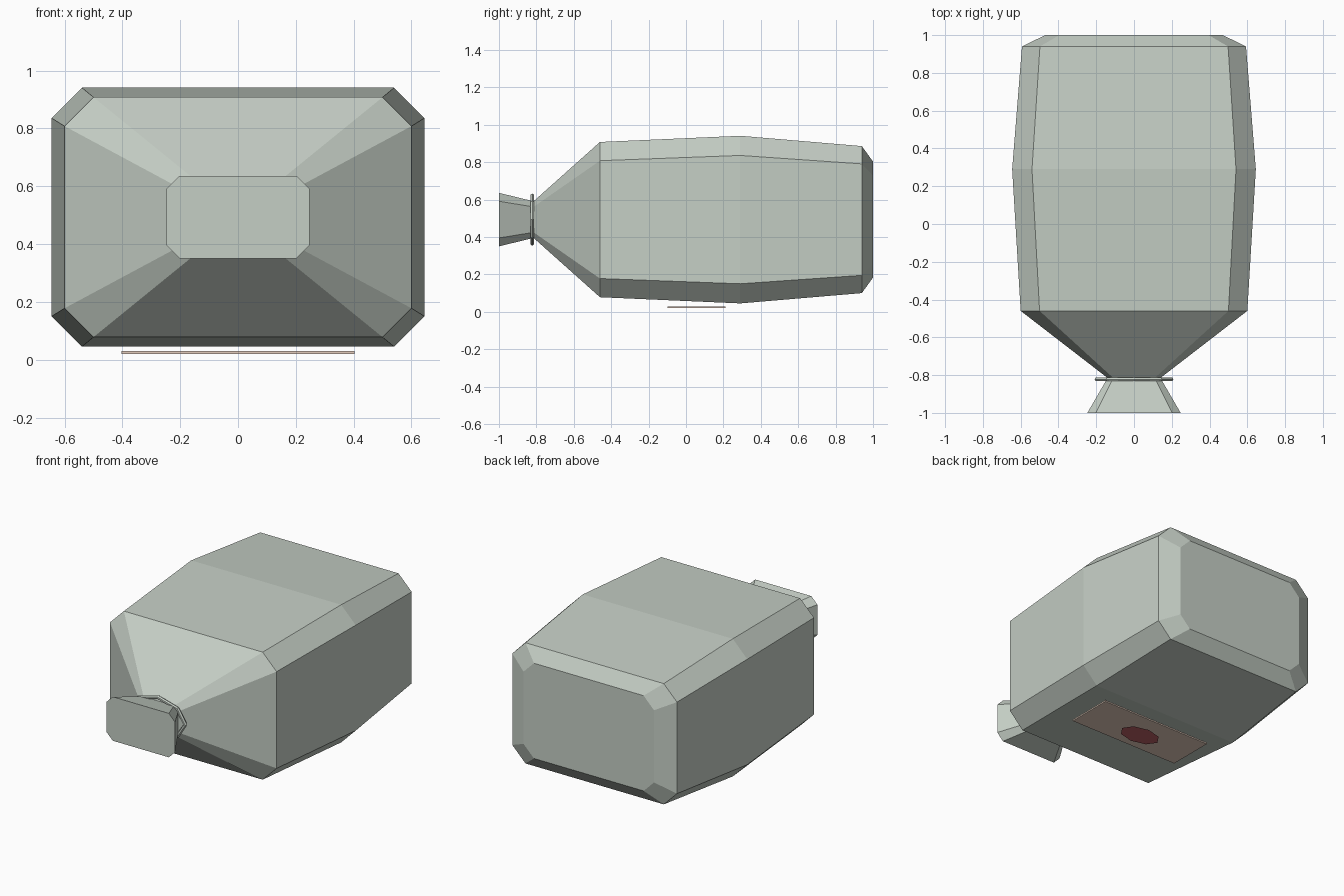
import bpy, bmesh
from math import cos, sin, pi

cube = bpy.data.objects.get("Cube")
if cube:
    bpy.data.objects.remove(cube, do_unlink=True)

MID_Z = 0.493  # height of the long axis


def material(name, rgb):
    m = bpy.data.materials.new(name)
    m.use_nodes = True
    m.diffuse_color = (*rgb, 1)
    m.node_tree.nodes["Principled BSDF"].inputs["Base Color"].default_value = (*rgb, 1)
    return m


def finish(bm, name, mat):
    bmesh.ops.recalc_face_normals(bm, faces=bm.faces)
    mesh = bpy.data.meshes.new(name)
    bm.to_mesh(mesh)
    bm.free()
    mesh.materials.append(mat)
    obj = bpy.data.objects.new(name, mesh)
    bpy.context.collection.objects.link(obj)
    return obj


def bridge(bm, a, b):
    n = len(a)
    for i in range(n):
        bm.faces.new((a[i], a[(i + 1) % n], b[(i + 1) % n], b[i]))


def cut_rectangle(bm, y, w, h, c):
    """Ring of a rectangle with cut corners, half width w, half height h."""
    quarter = [(w, h - c), (w - c, h)]
    top = quarter + [(-x, z) for x, z in reversed(quarter)]
    ring = top + [(-x, -z) for x, z in top]
    return [bm.verts.new((x, y, MID_Z + z)) for x, z in ring]


sage = material("pale sage cloth", (0.56, 0.62, 0.56))
tan = material("tan label", (0.76, 0.60, 0.50))
red = material("dull red seal", (0.50, 0.12, 0.13))

# Sack: flared mouth, pinched neck, full belly, bevelled back
bm = bmesh.new()
sections = [  # y, half width, half height, corner cut
    (-1.0, 0.247, 0.143, 0.045),
    (-0.815, 0.14, 0.098, 0.03),
    (-0.46, 0.60, 0.415, 0.10),
    (0.29, 0.645, 0.448, 0.105),
    (0.94, 0.593, 0.393, 0.095),
    (1.0, 0.47, 0.31, 0.075),
]
rings = [cut_rectangle(bm, *s) for s in sections]
for a, b in zip(rings, rings[1:]):
    bridge(bm, a, b)
bm.faces.new(rings[0])
bm.faces.new(rings[-1])
finish(bm, "sack", sage)

# Tie: eight-sided cord around the neck
bm = bmesh.new()
SIDES, CORD = 8, 0.012
loops = []
for i in range(SIDES):
    a = 2 * pi * i / SIDES
    loop = []
    for j in range(6):
        t = 2 * pi * j / 6
        r = CORD * cos(t)
        loop.append(bm.verts.new(((0.197 + r) * cos(a), -0.822 + CORD * sin(t),
                                  MID_Z + (0.127 + r) * sin(a))))
    loops.append(loop)
for i in range(SIDES):
    bridge(bm, loops[i], loops[(i + 1) % SIDES])
finish(bm, "neck_tie", sage)

# Label under the belly
bm = bmesh.new()
bmesh.ops.create_cube(bm, size=1)
for v in bm.verts:
    v.co = (v.co.x * 0.806, 0.055 + v.co.y * 0.31, 0.025 + v.co.z * 0.009)
finish(bm, "label", tan)

# Flat seal below the label
bm = bmesh.new()
bm.faces.new([bm.verts.new((0.14 * cos(i * pi / 4), 0.055 - 0.085 * sin(i * pi / 4), 0))
              for i in range(8)])
seal = bpy.data.meshes.new("seal")
bm.to_mesh(seal)
bm.free()
seal.materials.append(red)
bpy.context.collection.objects.link(bpy.data.objects.new("seal", seal))
